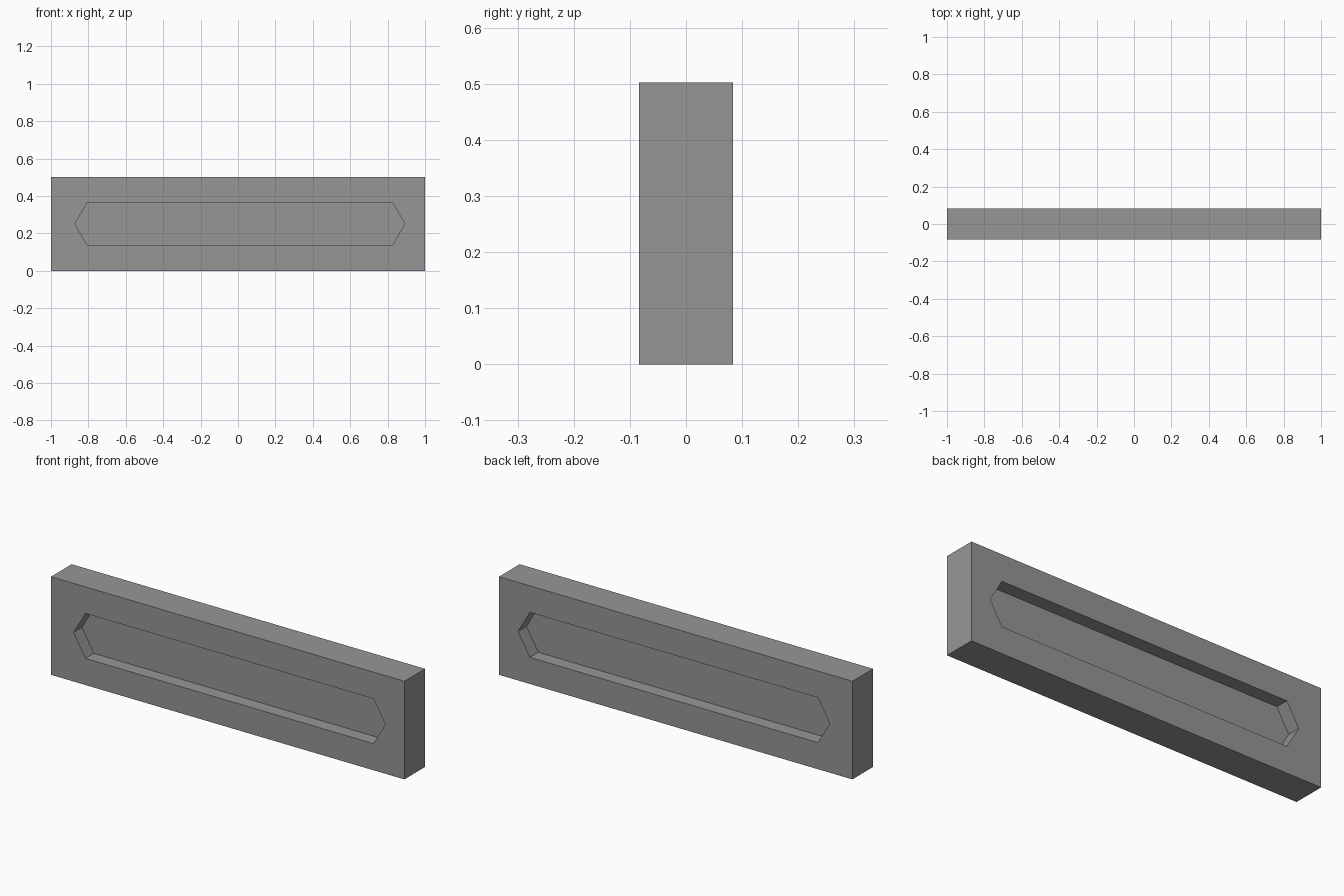
import bpy
import bmesh

cube = bpy.data.objects.get("Cube")
if cube:
    bpy.data.objects.remove(cube, do_unlink=True)

WIDTH, DEPTH, HEIGHT = 2.0, 0.167, 0.502
RECESS_DEPTH = 0.068

# Single flat grey
grey = bpy.data.materials.new("plain grey")
grey.use_nodes = True
grey_value = (0.305, 0.305, 0.305, 1)
grey.diffuse_color = grey_value
grey.node_tree.nodes["Principled BSDF"].inputs["Base Color"].default_value = grey_value

# Elongated hexagon outline of the recess, as (x, z)
centre_x, centre_z = 0.01, HEIGHT / 2
tip, shoulder, half = 0.882, 0.815, 0.115
hexagon = [(centre_x + x, centre_z + z) for x, z in (
    (-tip, 0), (-shoulder, -half), (shoulder, -half),
    (tip, 0), (shoulder, half), (-shoulder, half))]
corners = [(-WIDTH / 2, 0), (WIDTH / 2, 0), (WIDTH / 2, HEIGHT), (-WIDTH / 2, HEIGHT)]

bm = bmesh.new()


def ring(points, y):
    return [bm.verts.new((x, y, z)) for x, z in points]


def bridge(a, b):
    for i in range(len(a)):
        j = (i + 1) % len(a)
        bm.faces.new((a[i], a[j], b[j], b[i]))


# Front and back faces, each with a sunken hexagonal panel
outer_rings = []
for side in (-1, 1):
    y = side * DEPTH / 2
    outer = ring(corners, y)
    rim = ring(hexagon, y)
    floor = ring(hexagon, y - side * RECESS_DEPTH)
    bridge(rim, floor)
    bm.faces.new(floor)
    o, h = outer, rim
    for face in ((o[0], o[1], h[2], h[1]), (o[2], o[3], h[5], h[4]),
                 (o[1], h[3], h[2]), (o[1], o[2], h[3]), (o[2], h[4], h[3]),
                 (o[3], h[0], h[5]), (o[3], o[0], h[0]), (o[0], h[1], h[0])):
        bm.faces.new(face)
    outer_rings.append(outer)

# Outer sides of the slab
bridge(*outer_rings)
bmesh.ops.recalc_face_normals(bm, faces=bm.faces[:])

mesh = bpy.data.meshes.new("recessed_panel")
bm.to_mesh(mesh)
bm.free()
mesh.materials.append(grey)
panel = bpy.data.objects.new("recessed_panel", mesh)
bpy.context.collection.objects.link(panel)
